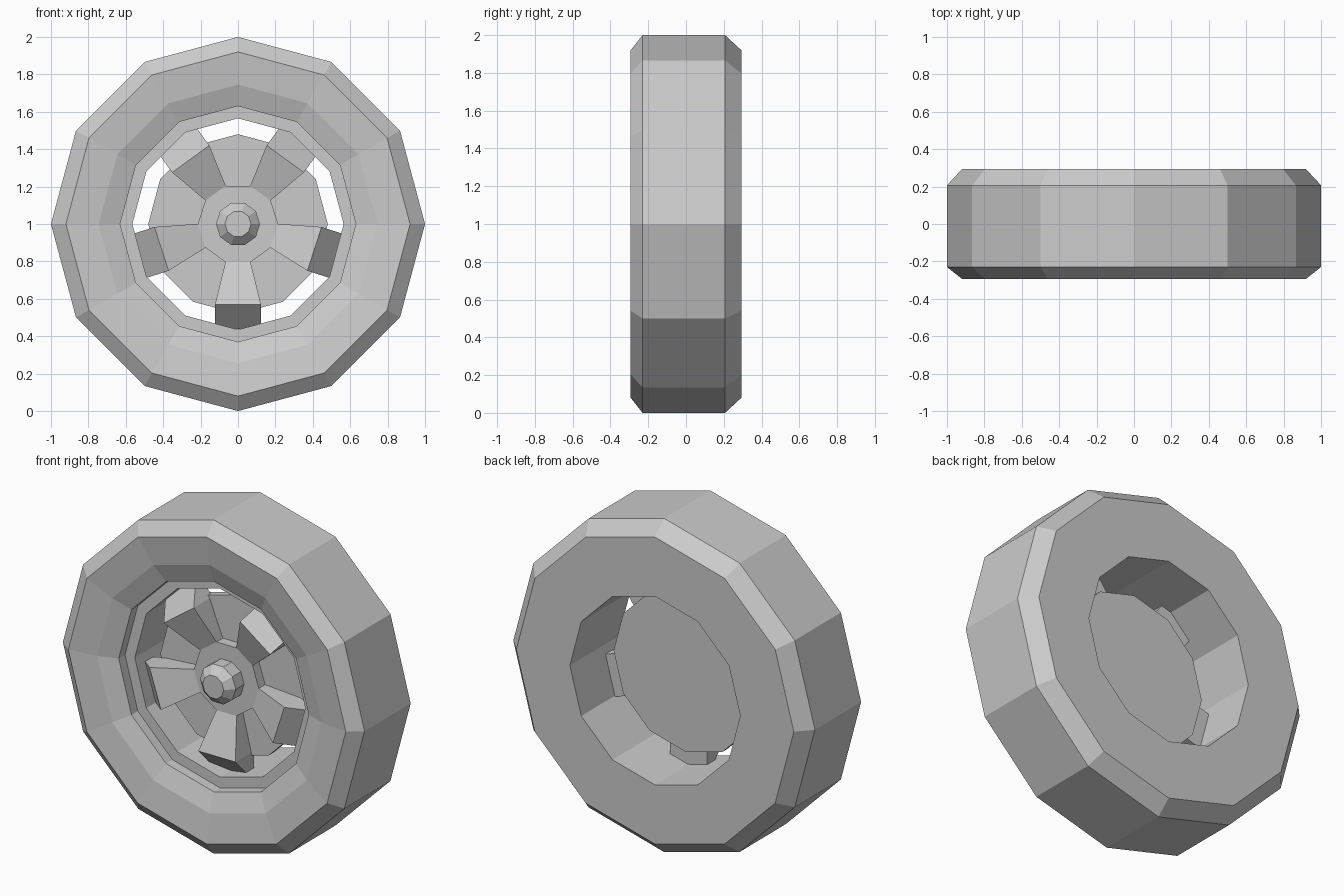
import bpy, bmesh, math

cube = bpy.data.objects.get("Cube")
if cube:
    bpy.data.objects.remove(cube, do_unlink=True)

GREY = (0.6, 0.6, 0.6, 1.0)
grey = bpy.data.materials.new("plain grey")
grey.use_nodes = True
grey.diffuse_color = GREY
for node in grey.node_tree.nodes:
    if node.type == 'BSDF_PRINCIPLED':
        node.inputs["Base Color"].default_value = GREY


def finish(bm, name):
    """Turn a bmesh into a flat shaded grey object."""
    bmesh.ops.recalc_face_normals(bm, faces=bm.faces)
    mesh = bpy.data.meshes.new(name)
    bm.to_mesh(mesh)
    bm.free()
    mesh.materials.append(grey)
    obj = bpy.data.objects.new(name, mesh)
    bpy.context.collection.objects.link(obj)
    return obj


def polar(r, y, angle, side=0.0):
    """Point at a radius around the axle, shifted sideways along the tangent."""
    c, s = math.cos(angle), math.sin(angle)
    return (r * c - side * s, y, 1 + r * s + side * c)


def lathe(name, profile, sides, closed):
    """Revolve (radius, y) points about the axle; open profiles get end caps."""
    bm = bmesh.new()
    rings = [[bm.verts.new(polar(r, y, math.tau * i / sides)) for i in range(sides)]
             for r, y in profile]
    pairs = list(zip(rings, rings[1:]))
    if closed:
        pairs.append((rings[-1], rings[0]))
    else:
        bm.faces.new(rings[0])
        bm.faces.new(rings[-1])
    for a, b in pairs:
        for i in range(sides):
            j = (i + 1) % sides
            bm.faces.new((a[i], a[j], b[j], b[i]))
    return finish(bm, name)


# Tyre with dished front wall, stepped rim lip and straight bore
lathe("tyre", [(1.0, -0.23), (0.92, -0.293), (0.745, -0.27), (0.63, -0.23),
               (0.63, -0.17), (0.565, -0.17), (0.565, 0.293), (0.92, 0.293),
               (1.0, 0.207)], 12, True)

# Wheel disc, raised hub and tapered axle cap
lathe("wheel_disc", [(0.48, -0.05), (0.48, 0.0)], 12, False)
lathe("hub_plate", [(0.215, -0.11), (0.215, -0.03)], 10, False)
lathe("axle_cap", [(0.07, -0.235), (0.118, -0.19), (0.118, -0.1)], 10, False)


# Spokes: rise to a ridge, then drop back to the bore
def spoke(name, angle):
    bm = bmesh.new()
    rows = []
    for r, half, front in ((0.204, 0.067, -0.11), (0.43, 0.123, -0.2), (0.562, 0.123, -0.07)):
        rows.append([bm.verts.new(polar(r, y, angle, side))
                     for side, y in ((-half, front), (half, front),
                                     (half, -0.025), (-half, -0.025))])
    bm.faces.new(rows[0])
    bm.faces.new(rows[-1])
    for a, b in zip(rows, rows[1:]):
        for i in range(4):
            j = (i + 1) % 4
            bm.faces.new((a[i], a[j], b[j], b[i]))
    finish(bm, name)


for k in range(5):
    spoke(f"spoke_{k + 1}", math.radians(54 + 72 * k))
